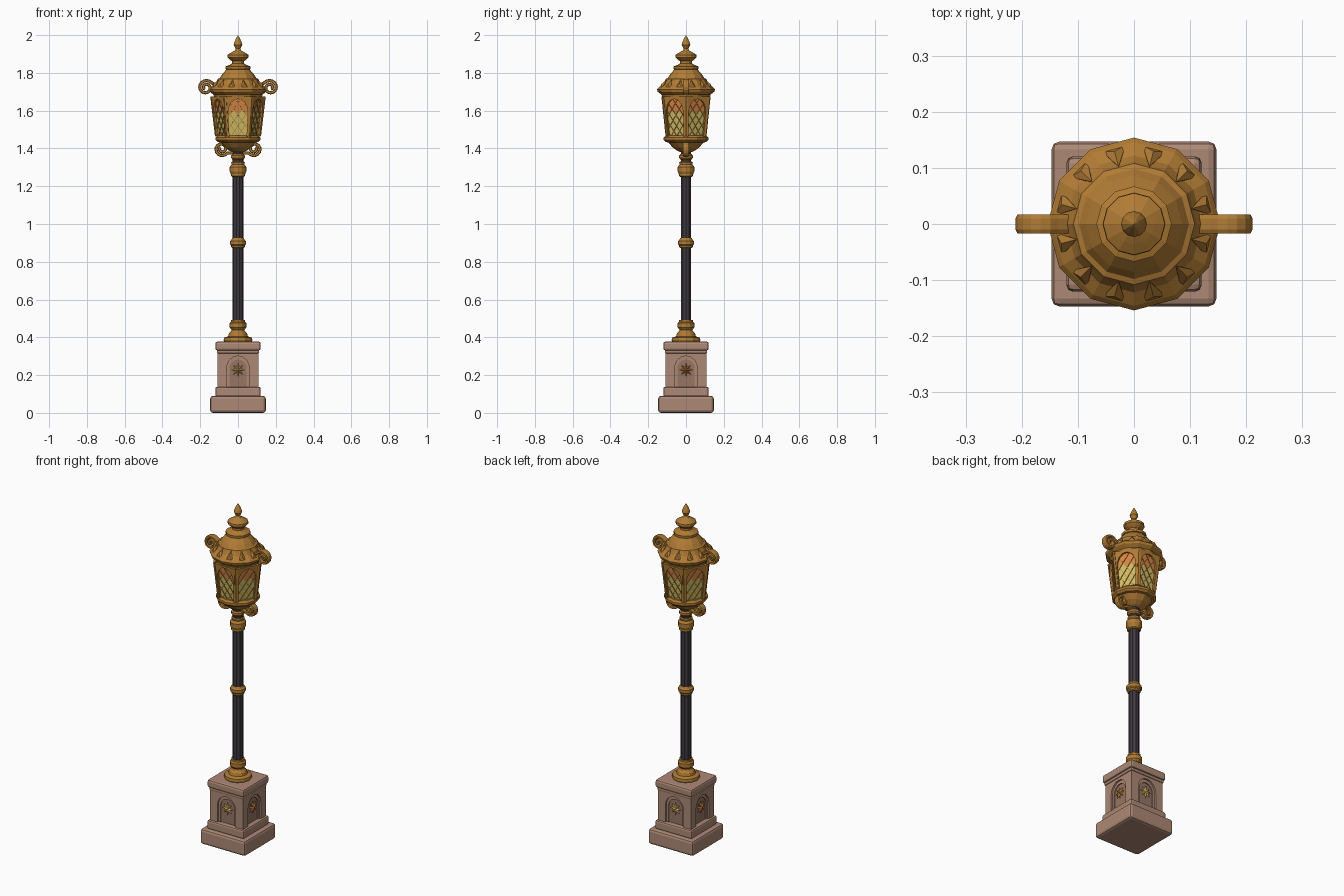
import bpy, bmesh, math
from mathutils import Vector

if "Cube" in bpy.data.objects:
    bpy.data.objects.remove(bpy.data.objects["Cube"])


def material(name, *rgb):
    m = bpy.data.materials.new(name)
    m.use_nodes = True
    m.diffuse_color = (*rgb, 1)
    m.node_tree.nodes["Principled BSDF"].inputs["Base Color"].default_value = (*rgb, 1)
    return m


brass = material("brass", 0.44, 0.20, 0.035)
stone = material("pink stone", 0.42, 0.25, 0.18)
recess = material("recessed stone", 0.31, 0.18, 0.13)
iron = material("dark iron", 0.05, 0.04, 0.05)
yellow = material("yellow glass", 0.62, 0.50, 0.13)
orange = material("orange glass", 0.68, 0.23, 0.06)
gold = material("pale gold", 0.75, 0.48, 0.12)
amber = material("amber", 0.60, 0.22, 0.04)
UP = Vector((0, 0, 1))


def make(name, verts, faces, mat, closed=False, thick=0):
    mesh = bpy.data.meshes.new(name)
    mesh.from_pydata([tuple(v) for v in verts], [], faces)
    mesh.materials.append(mat)
    if closed:
        bm = bmesh.new()
        bm.from_mesh(mesh)
        bmesh.ops.remove_doubles(bm, verts=bm.verts, dist=1e-5)
        bmesh.ops.recalc_face_normals(bm, faces=bm.faces)
        bm.to_mesh(mesh)
        bm.free()
    ob = bpy.data.objects.new(name, mesh)
    bpy.context.collection.objects.link(ob)
    if thick:
        mod = ob.modifiers.new("Thickness", "SOLIDIFY")
        mod.thickness, mod.offset = thick, 0
    return ob


def lathe(name, profile, mat, sides=12):
    """Revolve (radius, height) pairs round the post axis."""
    verts, faces = [], []
    for r, z in profile:
        for i in range(sides):
            a = math.tau * i / sides
            verts.append((r * math.cos(a), r * math.sin(a), z))
    for k in range(len(profile) - 1):
        for i in range(sides):
            j = (i + 1) % sides
            faces.append((k * sides + i, k * sides + j, (k + 1) * sides + j, (k + 1) * sides + i))
    last = (len(profile) - 1) * sides
    faces.append(tuple(reversed(range(sides))))
    if profile[-1][0] > 0.001:
        faces.append(tuple(range(last, last + sides)))
    return make(name, verts, faces, mat, closed=True)


def slab(name, half, low, high, mat, bevel):
    corners = [(x * half, y * half, z) for z in (low, high)
               for x, y in ((-1, -1), (1, -1), (1, 1), (-1, 1))]
    sides = [(i, (i + 1) % 4, (i + 1) % 4 + 4, i + 4) for i in range(4)]
    ob = make(name, corners, sides + [(3, 2, 1, 0), (4, 5, 6, 7)], mat)
    if bevel:
        mod = ob.modifiers.new("Worn edges", "BEVEL")
        mod.width, mod.segments = bevel, 2
    return ob


def side_frame(angle):
    n = Vector((math.cos(angle), math.sin(angle), 0))
    return n, UP.cross(n)


def arch_frame(name, place, hole, spring, crown, mat, thick):
    """Rectangular panel over u -1..1, v 0..1 with an arched opening."""
    inner, outer = [(hole, 0)], [(1, 0)]
    for i in range(9):
        c, s = math.cos(math.pi * i / 8), math.sin(math.pi * i / 8)
        m = max(abs(c), abs(s))
        inner.append((hole * c, spring + (crown - spring) * s))
        outer.append((c / m, spring + (1 - spring) * s / m))
    inner.append((-hole, 0))
    outer.append((-1, 0))
    count = len(inner)
    faces = [(i, i + count, i + count + 1, i + 1) for i in range(count - 1)]
    return make(name, [place(*p) for p in inner + outer], faces, mat, thick=thick)


def scroll(name, side, start, centre, begin, sweep, radius, width):
    """Flat ribbon winding inwards into a volute."""
    steps = 26
    path = [Vector((start[0], 0, start[1]))]
    for i in range(steps):
        t = i / (steps - 1)
        a, r = begin + sweep * t, radius * (1 - 0.78 * t)
        path.append(Vector((centre[0] + r * math.cos(a), 0, centre[1] + r * math.sin(a))))
    verts, faces = [], []
    for i, p in enumerate(path):
        d = (path[min(i + 1, steps)] - path[max(i - 1, 0)]).normalized()
        across = Vector((-d.z, 0, d.x)) * 0.0085
        for w, h in ((-1, -0.6), (-0.6, -1), (0.6, -1), (1, -0.6),
                     (1, 0.6), (0.6, 1), (-0.6, 1), (-1, 0.6)):
            q = p + across * h
            verts.append((side * q.x, w * width, q.z))
    for i in range(steps):
        for k in range(8):
            j = (k + 1) % 8
            faces.append((i * 8 + k, i * 8 + j, i * 8 + 8 + j, i * 8 + 8 + k))
    faces += [tuple(range(8)), tuple(range(steps * 8, steps * 8 + 8))]
    make(name, verts, faces, mat=brass, closed=True)


# Stone pedestal
slab("bottom_slab", 0.147, 0, 0.09, stone, 0.014)
slab("step_slab", 0.12, 0.085, 0.138, stone, 0.01)
slab("pedestal_core", 0.092, 0.13, 0.33, recess, 0)
slab("cap_underside", 0.112, 0.315, 0.335, stone, 0.006)
slab("cap_slab", 0.12, 0.33, 0.378, stone, 0.012)

# Arched panels and star ornaments on the four sides
for k, side in enumerate(("left", "back", "right", "front")):
    n, t = side_frame(k * math.pi / 2)

    def wall(u, v, depth=0.1, half=0.107):
        return n * depth + t * (u * half) + UP * (0.135 + 0.185 * v)

    arch_frame("pedestal_arch_" + side, wall, 0.56, 0.55, 0.9, stone, 0.015)
    arch_frame("inner_arch_" + side, lambda u, v: wall(u, v * 0.93, 0.094, 0.064),
               0.72, 0.58, 0.86, stone, 0.008)
    centre = n * 0.092 + UP * 0.228
    star = [centre + n * 0.016]
    for i in range(16):
        r = 0.016 if i % 2 else 0.037
        a = math.tau * i / 16
        star.append(centre + n * 0.004 + t * r * math.sin(a) + UP * r * math.cos(a))
    make("star_" + side, star, [(0, (i + 1) % 16 + 1, i + 1) for i in range(16)],
         amber if k % 2 == 0 else gold)

# Post and its brass collars
lathe("post", [(0.029, 0.45), (0.029, 1.4)], iron, 10)
lathe("post_foot", [(0.072, 0.375), (0.076, 0.385), (0.074, 0.398), (0.052, 0.405), (0.048, 0.42),
                    (0.036, 0.432), (0.034, 0.44), (0.044, 0.452), (0.044, 0.475),
                    (0.036, 0.482), (0.036, 0.492)], brass)
lathe("middle_collar", [(0.031, 0.872), (0.036, 0.878), (0.036, 0.886), (0.042, 0.892),
                        (0.042, 0.91), (0.036, 0.916), (0.031, 0.925)], brass)
lathe("upper_collar", [(0.031, 1.25), (0.038, 1.255), (0.038, 1.265), (0.044, 1.278), (0.044, 1.302),
                       (0.034, 1.315), (0.036, 1.325), (0.031, 1.33)], brass)
lathe("scroll_tie", [(0.03, 1.342), (0.037, 1.35), (0.037, 1.362), (0.03, 1.37)], brass)

# Lantern bowl
lathe("lantern_bowl", [(0.032, 1.382), (0.046, 1.388), (0.07, 1.405), (0.094, 1.432), (0.108, 1.434),
                       (0.119, 1.445), (0.119, 1.458), (0.108, 1.468), (0.09, 1.47)], brass)


# Six glazed lantern sides with lattice, arches and corner bars
def pane_strip(name, place, low, high, mat):
    """Strip of glass between two zigzag edges."""
    cols = range(-3, 4)
    verts = [place(j / 3, edge(j)) for edge in (low, high) for j in cols]
    make(name, verts, [(i, i + 1, i + 8, i + 7) for i in range(6)], mat)


for k in range(6):
    n, t = side_frame(math.pi / 6 + k * math.pi / 3)

    def pane(u, v, lift=0.0):
        r = 0.108 + 0.025 * v
        return n * (r * 0.866 + lift) + t * (u * r / 2) + UP * (1.465 + 0.21 * v)

    def zigzag(j):
        return 0.7 if j % 2 else 0.56

    pane_strip(f"glass_lower_{k}", pane, lambda j: 0, zigzag, yellow)
    pane_strip(f"glass_upper_{k}", pane, zigzag, lambda j: 1, orange)
    verts, faces = [], []
    for slope in (-0.42, 0.42):
        for step in range(-1, 6):
            c = 0.28 * step
            ends = sorted(((0.01 - c) / slope, (0.97 - c) / slope))
            a, b = max(ends[0], -0.9), min(ends[1], 0.9)
            if b - a > 0.05:
                first = len(verts)
                for u, d in ((a, -1), (b, -1), (b, 1), (a, 1)):
                    verts.append(pane(u, c + slope * u + d * 0.011, 0.003))
                faces.append(tuple(range(first, first + 4)))
    make(f"lattice_{k}", verts, faces, brass, thick=0.004)
    arch_frame(f"window_arch_{k}", lambda u, v: pane(u, v, 0.006), 0.84, 0.58, 0.94, brass, 0.012)
    ring = [pane(1, v, 0) + (n * x + t * y) * 0.01 for v in (0, 1)
            for x, y in ((-0.6, -0.6), (1, -0.6), (1.2, 0.7), (0.4, 1.5), (-0.6, 0.6))]
    sides = [(i, (i + 1) % 5, (i + 1) % 5 + 5, i + 5) for i in range(5)]
    make(f"corner_bar_{k}", ring, sides, brass, closed=True)

# Roof and finial
lathe("roof", [(0.108, 1.662), (0.126, 1.672), (0.13, 1.685), (0.15, 1.7), (0.154, 1.712), (0.146, 1.722),
               (0.122, 1.74), (0.112, 1.758), (0.108, 1.768), (0.098, 1.772), (0.086, 1.79),
               (0.062, 1.818), (0.05, 1.822)], brass)
lathe("finial", [(0.05, 1.815), (0.066, 1.82), (0.067, 1.834), (0.045, 1.842), (0.032, 1.85),
                 (0.032, 1.862), (0.045, 1.872), (0.056, 1.882), (0.055, 1.896), (0.036, 1.908),
                 (0.018, 1.918), (0.012, 1.928), (0.023, 1.948), (0.02, 1.96),
                 (0.009, 1.985), (0, 2)], brass)

# Pointed crests round the roof brim
for k in range(12):
    n, t = side_frame((k + 0.5) * math.tau / 12)
    points = [n * 0.14 + t * 0.022 + UP * 1.716, n * 0.14 - t * 0.022 + UP * 1.716,
              n * 0.106 + UP * 1.765, n * 0.1 + UP * 1.72, n * 0.134 + UP * 1.742]
    make(f"roof_crest_{k}", points, [(0, 1, 3), (0, 4, 1), (0, 2, 4), (1, 4, 2), (0, 3, 2), (1, 2, 3)],
         brass, closed=True)

# Scrolls on both sides
for side, label in ((1, "left"), (-1, "right")):
    scroll("roof_scroll_" + label, side, (0.118, 1.735), (0.17, 1.722),
           math.radians(140), -math.radians(560), 0.04, 0.017)
    scroll("bowl_scroll_" + label, side, (0.026, 1.375), (0.086, 1.398),
           math.radians(215), math.radians(560), 0.038, 0.015)
